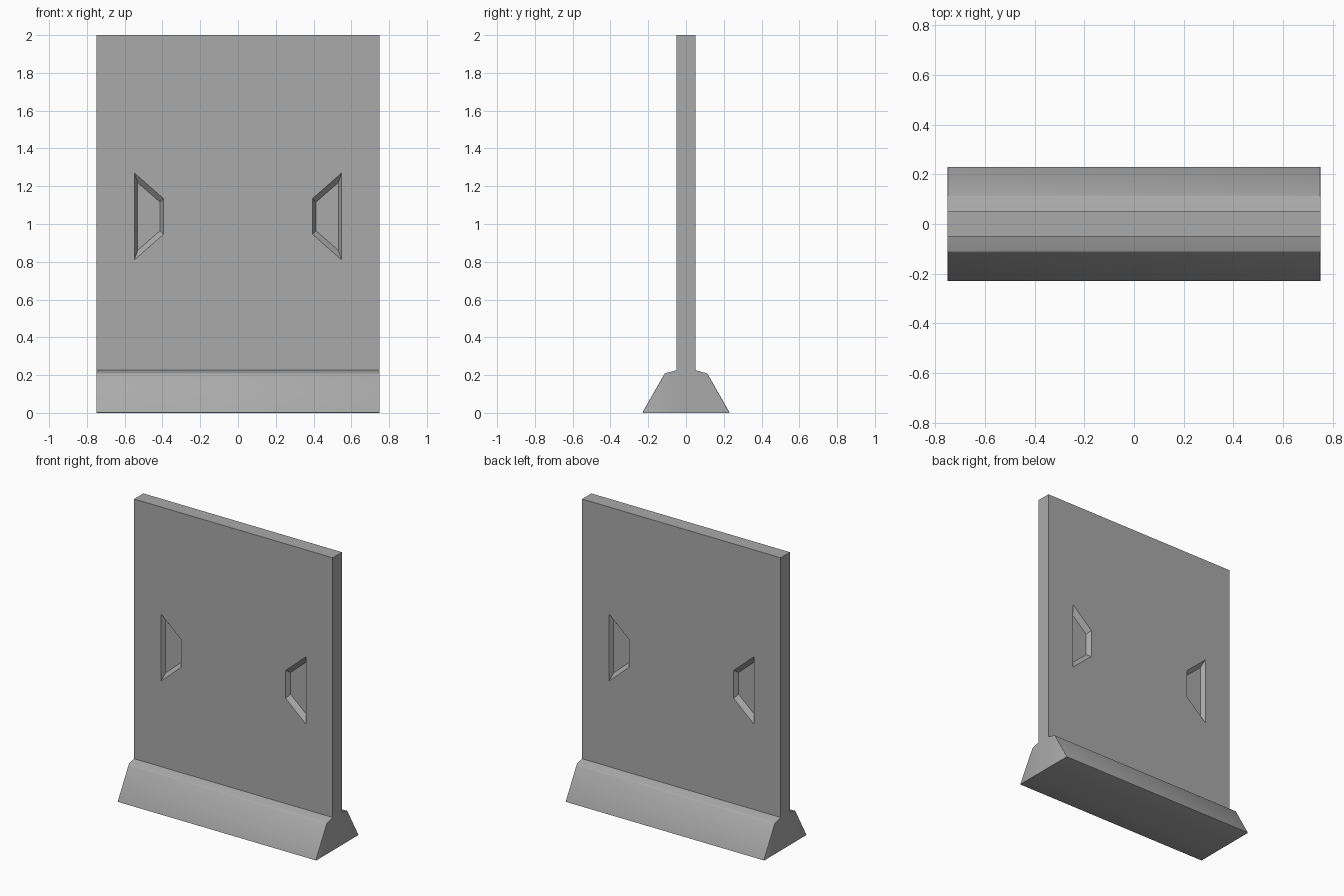
import bpy
import bmesh

cube = bpy.data.objects.get("Cube")
if cube:
    bpy.data.objects.remove(cube, do_unlink=True)

HALF_W, HALF_T, HEIGHT = 0.75, 0.05, 2.0
DEPTH, LIP = 0.03, 0.01

concrete = bpy.data.materials.new("concrete grey")
concrete.use_nodes = True
GREY = (0.4, 0.4, 0.4, 1)
concrete.diffuse_color = GREY
concrete.node_tree.nodes["Principled BSDF"].inputs["Base Color"].default_value = GREY


def add_object(name, bm):
    bmesh.ops.recalc_face_normals(bm, faces=bm.faces)
    mesh = bpy.data.meshes.new(name)
    bm.to_mesh(mesh)
    bm.free()
    mesh.materials.append(concrete)
    obj = bpy.data.objects.new(name, mesh)
    bpy.context.collection.objects.link(obj)
    return obj


def loft(bm, first, last):
    """Join two matching rings of points into a closed solid."""
    a = [bm.verts.new(p) for p in first]
    b = [bm.verts.new(p) for p in last]
    bm.faces.new(a)
    bm.faces.new(b[::-1])
    n = len(a)
    for i in range(n):
        j = (i + 1) % n
        bm.faces.new((a[i], b[i], b[j], a[j]))


def box(name, x, y, z):
    bm = bmesh.new()
    ring = [(-x, -y), (x, -y), (x, y), (-x, y)]
    loft(bm, [(*p, 0) for p in ring], [(*p, z) for p in ring])
    return add_object(name, bm)


# Upright slab
panel = box("wall_panel", HALF_W, HALF_T, HEIGHT)

# Tapered handhold recesses, two on each face of the slab
OUTER = [(0.548, 0.81), (0.548, 1.27), (0.395, 1.135), (0.395, 0.945)]
INNER = [(0.532, 0.86), (0.532, 1.22), (0.412, 1.115), (0.412, 0.965)]
bm = bmesh.new()
t = LIP / DEPTH
for sx in (-1, 1):
    for sy in (-1, 1):
        mouth = [(sx * (o[0] + t * (o[0] - i[0])), sy * (HALF_T + LIP),
                  o[1] + t * (o[1] - i[1])) for o, i in zip(OUTER, INNER)]
        floor = [(sx * x, sy * (HALF_T - DEPTH), z) for x, z in INNER]
        loft(bm, mouth, floor)
cutter = add_object("recess_cutter", bm)
cutter.hide_render = True

cut = panel.modifiers.new("recesses", "BOOLEAN")
cut.operation = "DIFFERENCE"
cut.solver = "EXACT"
cut.object = cutter
bpy.context.view_layer.update()
evaluated = panel.evaluated_get(bpy.context.evaluated_depsgraph_get())
panel.data = bpy.data.meshes.new_from_object(evaluated)
panel.modifiers.clear()
bpy.data.objects.remove(cutter, do_unlink=True)

# Sloped footing on each side, with slightly softened outer edges
PROFILE = [(HALF_T, 0), (0.232, 0), (0.112, 0.21), (HALF_T, 0.226)]
for name, side in (("front_footing", -1), ("back_footing", 1)):
    bm = bmesh.new()
    loft(bm, [(-HALF_W, side * y, z) for y, z in PROFILE],
         [(HALF_W, side * y, z) for y, z in PROFILE])
    soft = [e for e in bm.edges if all(abs(v.co.y) > HALF_T + 0.01 for v in e.verts)]
    bmesh.ops.bevel(bm, geom=soft, offset=0.005, segments=2, profile=0.5,
                    affect="EDGES")
    footing = add_object(name, bm)
    bpy.context.view_layer.objects.active = footing
    bpy.ops.object.select_all(action="DESELECT")
    footing.select_set(True)
    bpy.ops.object.shade_smooth_by_angle(angle=0.6)
